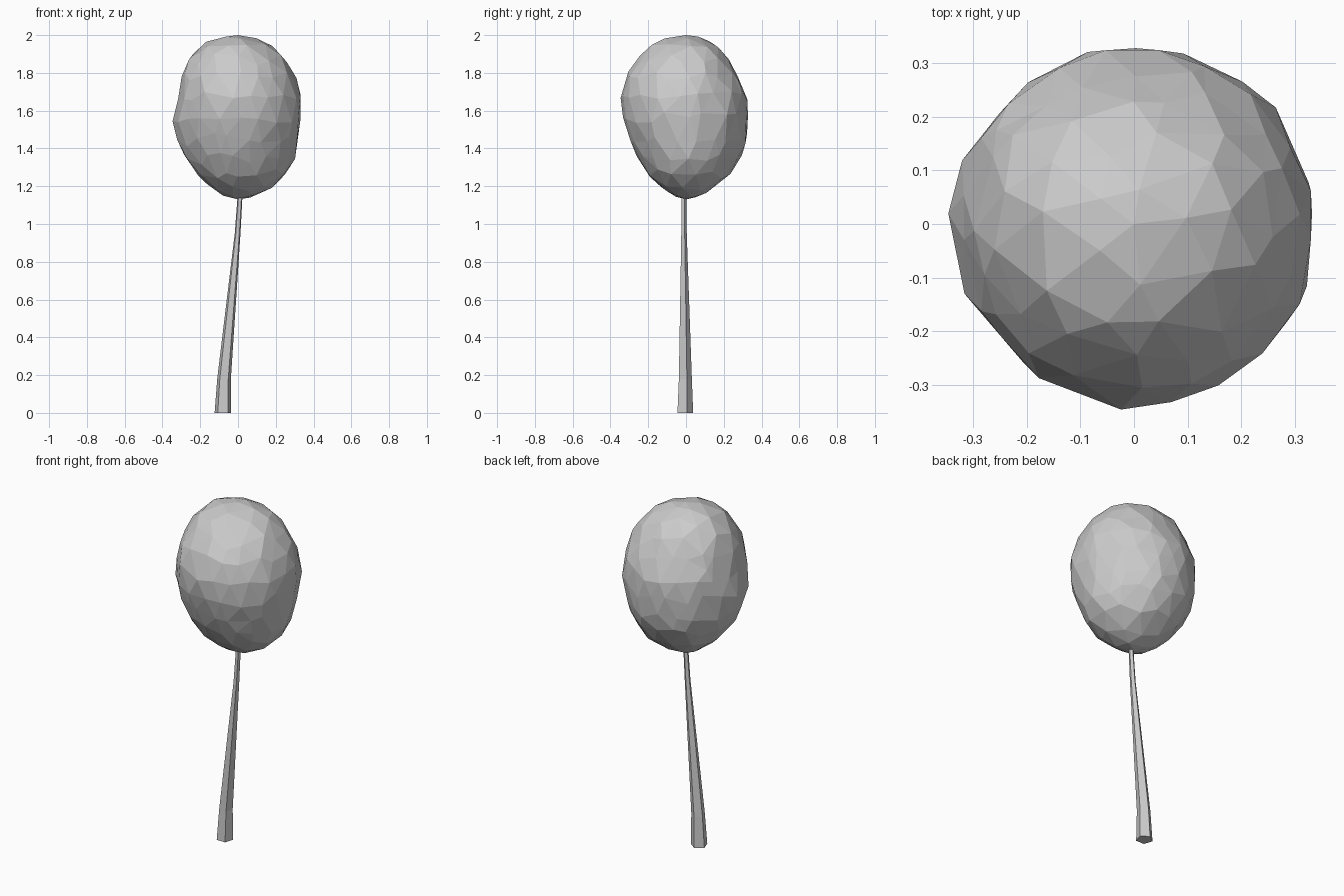
import bpy, bmesh, math, random
from mathutils import Vector

random.seed(4)
cube = bpy.data.objects.get("Cube")
if cube:
    bpy.data.objects.remove(cube, do_unlink=True)

grey = bpy.data.materials.new("plain grey")
grey.use_nodes = True
colour = (0.6, 0.6, 0.6, 1)
grey.diffuse_color = colour
grey.node_tree.nodes["Principled BSDF"].inputs["Base Color"].default_value = colour


def add_object(name, bm):
    bmesh.ops.recalc_face_normals(bm, faces=bm.faces)
    mesh = bpy.data.meshes.new(name)
    bm.to_mesh(mesh)
    bm.free()
    mesh.materials.append(grey)
    obj = bpy.data.objects.new(name, mesh)
    bpy.context.collection.objects.link(obj)
    return obj


# Crown: an uneven egg, with its fullness given per height on each side
BOTTOM, TOP, RADIUS = 1.13, 2.0, 0.348
LEVELS = [1.13, 1.15, 1.25, 1.4, 1.55, 1.7, 1.85, 1.95, 2.0]
FULLNESS = {
    "left": [1, 1, 1.05, .97, .98, 1.02, 1.03, 1.06, 1],
    "right": [.75, .75, .88, .96, 1, .95, 1.03, 1.25, 1.25],
    "back": [.8, .8, .95, .97, .97, .96, .9, .97, 1],
    "front": [.65, .65, .82, .86, .96, 1.04, 1.05, 1.15, 1.15],
}


def fullness(side, z):
    values = FULLNESS[side]
    for i in range(len(LEVELS) - 1):
        if z <= LEVELS[i + 1]:
            t = (z - LEVELS[i]) / (LEVELS[i + 1] - LEVELS[i])
            return values[i] + t * (values[i + 1] - values[i])
    return values[-1]


bm = bmesh.new()
bmesh.ops.create_icosphere(bm, subdivisions=3, radius=1)
flats = [(Vector((-.76, -.65, 0)), .325), (Vector((-.735, .68, 0)), .325)]
for v in bm.verts:
    d = v.co.normalized()
    if abs(d.z) < 0.99:
        d = (d + Vector([random.uniform(-.07, .07) for _ in range(3)])).normalized()
    z = (BOTTOM + TOP) / 2 + d.z * (TOP - BOTTOM) / 2
    flat_sq = max(d.x ** 2 + d.y ** 2, 1e-9)
    kx = fullness("left" if d.x > 0 else "right", z)
    ky = fullness("back" if d.y > 0 else "front", z)
    k = (kx * d.x ** 2 + ky * d.y ** 2) / flat_sq
    k *= RADIUS * random.uniform(.97, 1.01)
    p = Vector((d.x * k, d.y * k, z))
    for normal, limit in flats:
        excess = p.dot(normal) - limit
        if excess > 0:
            p -= normal * excess
    v.co = p
add_object("crown", bm)

# Trunk: a leaning, tapering five-sided stem
PATH = [(-.08, -.008, 0, .046), (-.074, -.007, .18, .038),
        (-.002, -.012, .95, .016), (.014, -.012, 1.2, .013)]
bm = bmesh.new()
rings = []
for x, y, z, r in PATH:
    angles = [math.radians(18 + 72 * i) for i in range(5)]
    rings.append([bm.verts.new((x + r * math.cos(a), y + r * math.sin(a), z))
                  for a in angles])
for low, high in zip(rings, rings[1:]):
    for i in range(5):
        j = (i + 1) % 5
        bm.faces.new((low[i], low[j], high[j], high[i]))
bm.faces.new(rings[0][::-1])
bm.faces.new(rings[-1])
add_object("trunk", bm)
